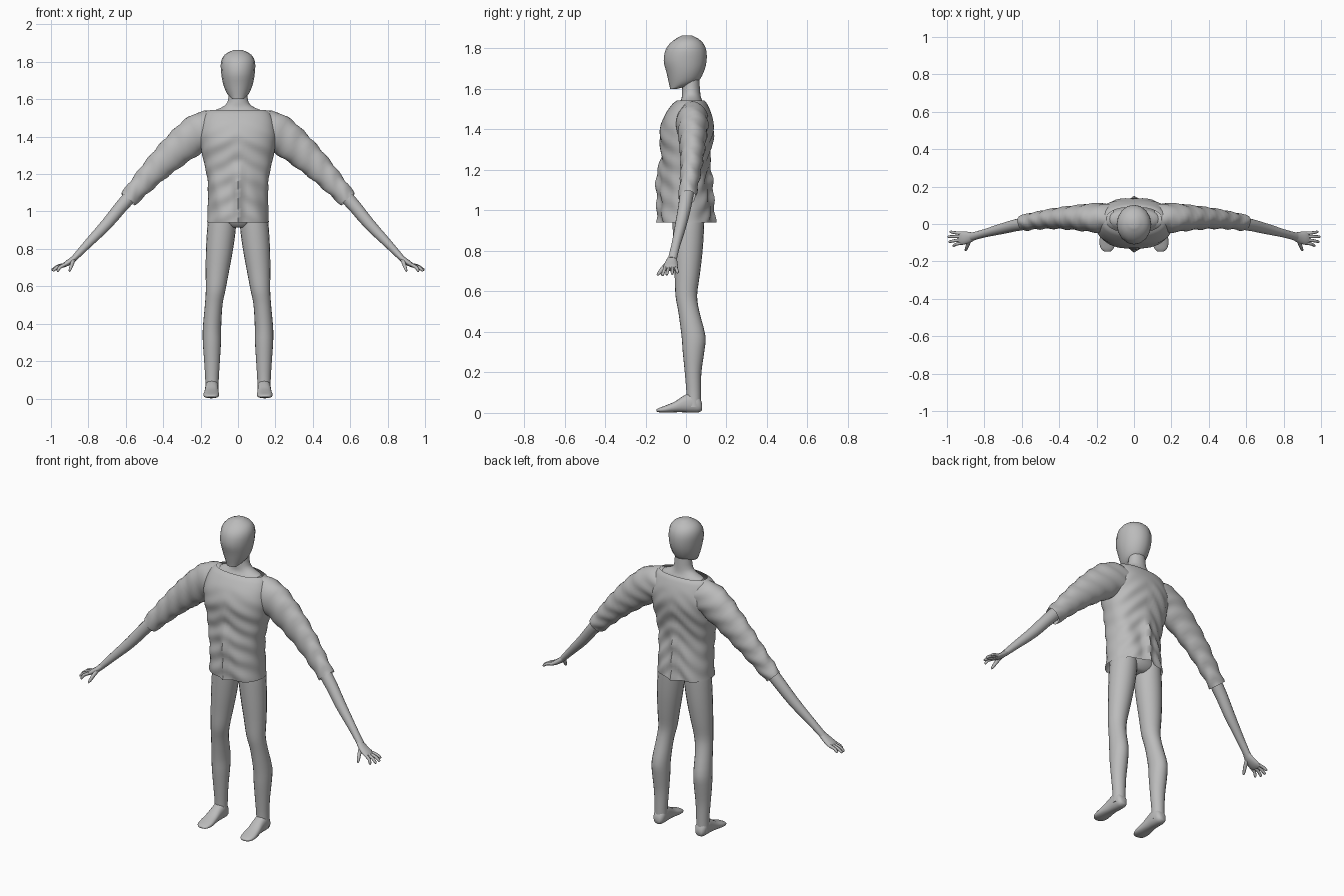
import bpy, bmesh, math
from mathutils import Vector

grey = bpy.data.materials.new("plain grey")
grey.diffuse_color = (0.5, 0.5, 0.5, 1)
Z = Vector((0, 0, 1))


def catmull(rows, steps):
    """Smoothly interpolate rows of numbers."""
    out = []
    for i in range(len(rows) - 1):
        a, b, c, d = (rows[max(0, min(len(rows) - 1, i + k))] for k in (-1, 0, 1, 2))
        for s in range(steps):
            t = s / steps
            out.append([0.5 * (2 * q + (r - p) * t + (2 * p - 5 * q + 4 * r - w) * t * t
                               + (3 * q - p - 3 * r + w) * t ** 3) for p, q, r, w in zip(a, b, c, d)])
    return out + [list(rows[-1])]


def loft(name, rows, n=20, steps=3, axis=None, ref=(0, 1, 0), caps=True,
         power=2.0, mirror=False, fold=None, angle=60):
    """Skin rings of (x, y, z, radius across, radius along ref)."""
    rows = catmull(rows, steps)
    pts = [Vector(r[:3]) for r in rows]
    bm = bmesh.new()
    rings = []
    for i, r in enumerate(rows):
        t = axis or (pts[min(i + 1, len(pts) - 1)] - pts[max(i - 1, 0)]).normalized()
        v = Vector(ref)
        v = (v - t * v.dot(t)).normalized()
        u = v.cross(t)
        ring = []
        for k in range(n):
            a = 2 * math.pi * k / n
            c, s = math.cos(a), math.sin(a)
            c = math.copysign(abs(c) ** (2 / power), c)
            s = math.copysign(abs(s) ** (2 / power), s)
            out = u * c + v * s
            p = pts[i] + u * c * r[3] + v * s * r[4]
            if fold:
                p += fold(p, a, out)
            ring.append(bm.verts.new(p))
        rings.append(ring)
    for lo, hi in zip(rings, rings[1:]):
        for k in range(n):
            bm.faces.new((lo[k], lo[(k + 1) % n], hi[(k + 1) % n], hi[k]))
    if caps:
        bm.faces.new(rings[0][::-1])
        bm.faces.new(rings[-1])
    bmesh.ops.recalc_face_normals(bm, faces=bm.faces)
    me = bpy.data.meshes.new(name)
    bm.to_mesh(me)
    bm.free()
    ob = bpy.data.objects.new(name, me)
    bpy.context.collection.objects.link(ob)
    me.materials.append(grey)
    bpy.ops.object.select_all(action='DESELECT')
    ob.select_set(True)
    bpy.context.view_layer.objects.active = ob
    bpy.ops.object.shade_smooth_by_angle(angle=math.radians(angle))
    if mirror:
        ob.modifiers.new("mirror", 'MIRROR')
    return ob


def upright(rows, x=0):
    """(z, half width, y front, y back) -> centred ring rows."""
    return [(x, (f + b) / 2, z, w, (b - f) / 2) for z, w, f, b in rows]


# Head: egg with a narrow chin
loft("head", upright([(1.60, .030, -.078, -.045), (1.63, .058, -.085, .05),
                      (1.68, .079, -.096, .086), (1.74, .090, -.110, .102),
                      (1.80, .091, -.098, .098), (1.84, .069, -.062, .072),
                      (1.864, .022, -.02, .03)]), n=16, axis=Z)

# Hips, trunk under the shirt, shoulders and neck
loft("trunk", upright([(.915, .06, -.04, .06), (.96, .145, -.07, .09), (1.10, .14, -.085, .08),
                       (1.30, .16, -.10, .10), (1.46, .16, -.08, .10), (1.53, .14, -.035, .085),
                       (1.555, .09, -.022, .075), (1.585, .056, -.02, .07),
                       (1.66, .048, -.015, .065)]), n=24, axis=Z)


# Shirt: soft creases and a ridge down the front and back of the hem
def shirt_fold(p, a, out):
    low = max(0, min(1, (1.27 - p.z) / .12))
    ridge = .024 * low * math.exp(-(p.x / .022) ** 2)
    fade = max(0, min(1, (1.5 - p.z) / .15))
    crease = fade * (.004 * math.sin(p.z * 62 + 4 * abs(p.x) * 12 + math.sin(3 * a))
                     + .004 * math.sin(6 * a + p.z * 14) * low)
    side = 1 - .7 * abs(math.cos(a))
    return Vector((out.x * crease * side, out.y * crease + math.copysign(ridge, p.y - .005), 0))


loft("shirt_body", upright([(.94, .165, -.125, .126), (1.05, .160, -.125, .118),
                            (1.17, .164, -.125, .108), (1.27, .184, -.122, .118),
                            (1.38, .205, -.130, .138), (1.46, .200, -.110, .130),
                            (1.52, .176, -.072, .108), (1.543, .148, -.045, .09)]),
     n=72, steps=8, axis=Z, caps=False, power=2.3, fold=shirt_fold)


def sleeve_fold(p, a, out):
    return out * (.0035 * math.sin((p.x - p.z) * 45 + 2 * math.sin(2 * a)))


loft("sleeve", [(.10, .03, 1.445, .095, .075), (.20, .032, 1.425, .102, .078),
                (.31, .033, 1.345, .090, .066), (.43, .028, 1.235, .072, .054),
                (.52, .017, 1.14, .058, .046), (.588, .006, 1.065, .049, .042)],
     n=32, steps=6, caps=False, mirror=True, fold=sleeve_fold)

# Arms down to the wrist
loft("arm", [(.20, .03, 1.43, .06, .05), (.40, .025, 1.26, .045, .04),
             (.588, .002, 1.068, .036, .034), (.70, -.024, .935, .031, .029),
             (.80, -.05, .83, .023, .022), (.868, -.068, .758, .017, .022)],
     n=16, mirror=True)

# Palm, fingers and thumb
loft("palm", [(.855, -.066, .770, .015, .020), (.885, -.072, .742, .016, .031),
              (.918, -.075, .720, .014, .037), (.938, -.076, .708, .009, .034)],
     n=14, mirror=True)
for name, y0, x1, y1, z1 in (("index_finger", -.102, .968, -.116, .679),
                             ("middle_finger", -.085, .990, -.095, .682),
                             ("ring_finger", -.067, .996, -.068, .685),
                             ("little_finger", -.050, .984, -.042, .692)):
    mid = (.93 + x1) / 2 + .004
    loft(name, [(.925, y0, .716, .009, .009), (mid, (y0 + y1) / 2, (.716 + z1) / 2 + .004, .009, .008),
                (x1 - .004, y1, z1 + .003, .007, .007), (x1, y1, z1, .003, .003)],
         n=8, steps=2, mirror=True)
loft("thumb", [(.880, -.085, .742, .013, .012), (.889, -.113, .715, .011, .010),
               (.897, -.132, .692, .009, .008), (.901, -.142, .680, .004, .004)],
     n=8, steps=2, ref=(1, 0, 0), mirror=True)

# Legs: (z, inner x, outer x, y front, y back)
leg = [(1.0, .02, .15, -.065, .09), (.93, .010, .163, -.066, .090), (.80, .026, .171, -.062, .082),
       (.68, .048, .173, -.056, .068), (.58, .067, .172, -.052, .055), (.50, .083, .177, -.038, .066),
       (.38, .090, .188, -.022, .096), (.30, .091, .188, -.016, .090), (.20, .097, .181, -.006, .076),
       (.10, .103, .175, .002, .074), (.03, .104, .176, .002, .074)]
loft("leg", [((i + o) / 2, (f + b) / 2, z, (o - i) / 2, (b - f) / 2) for z, i, o, f, b in leg],
     n=20, axis=Z, mirror=True)

# Feet, heel to toe: (y, x, z bottom, z top, half width)
foot = [(.080, .139, .012, .045, .018), (.064, .139, .002, .080, .032), (.030, .139, .0, .100, .036),
        (-.010, .140, .002, .085, .036), (-.055, .142, .002, .055, .039), (-.100, .143, .0, .036, .042),
        (-.132, .143, .002, .024, .034), (-.146, .142, .006, .016, .018)]
loft("foot", [(x, y, (lo + hi) / 2 + .001, (hi - lo) / 2, w) for y, x, lo, hi, w in foot],
     n=18, axis=Vector((0, -1, 0)), ref=(1, 0, 0), power=2.4, mirror=True)
